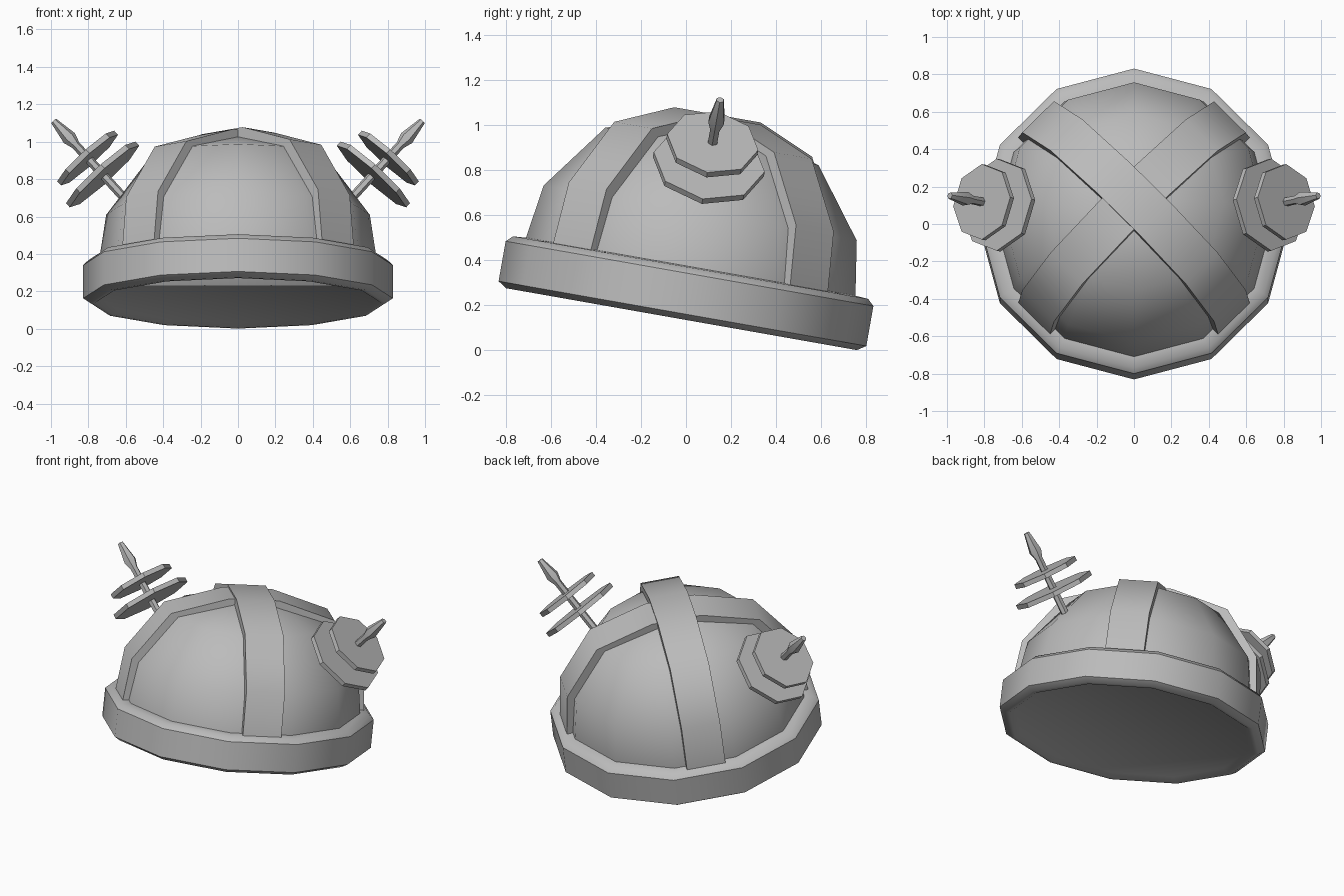
import bpy, bmesh
from math import sin, cos, pi, radians
from mathutils import Matrix

if "Cube" in bpy.data.objects:
    bpy.data.objects.remove(bpy.data.objects["Cube"], do_unlink=True)

grey = bpy.data.materials.new("plain_grey")
grey.use_nodes = True
colour = (0.5, 0.5, 0.5, 1)
grey.diffuse_color = colour
grey.node_tree.nodes["Principled BSDF"].inputs["Base Color"].default_value = colour

# The whole helmet leans back
TILT = Matrix.Translation((0, -0.02, 0.138)) @ Matrix.Rotation(radians(-10), 4, 'X')


def finish(name, bm, matrix=Matrix()):
    bmesh.ops.remove_doubles(bm, verts=bm.verts, dist=0.0001)
    bmesh.ops.recalc_face_normals(bm, faces=bm.faces)
    bm.transform(TILT @ matrix)
    mesh = bpy.data.meshes.new(name)
    bm.to_mesh(mesh)
    bm.free()
    mesh.materials.append(grey)
    obj = bpy.data.objects.new(name, mesh)
    bpy.context.collection.objects.link(obj)
    bpy.ops.object.select_all(action='DESELECT')
    obj.select_set(True)
    bpy.context.view_layer.objects.active = obj
    bpy.ops.object.shade_smooth_by_angle(angle=radians(42))
    return obj


def lathe(name, profile, sides, matrix=Matrix()):
    """Turn (radius, height) points around z; profile ends are capped."""
    bm = bmesh.new()
    rings = [[bm.verts.new((r * cos(2 * pi * k / sides), r * sin(2 * pi * k / sides), z))
              for k in range(sides)] for r, z in profile]
    for low, high in zip(rings, rings[1:]):
        for k in range(sides):
            n = (k + 1) % sides
            bm.faces.new((low[k], low[n], high[n], high[k]))
    bm.faces.new(rings[0])
    bm.faces.new(rings[-1])
    return finish(name, bm, matrix)


def strap(name, outer, inner, half_width, angle):
    """Bent band over the dome, mirrored about its middle."""
    bm = bmesh.new()
    rows = []
    for path in (outer, inner):
        full = [(-a, z) for a, z in path] + [(a, z) for a, z in reversed(path)]
        rows.append([[bm.verts.new((a, s * half_width, z)) for s in (-1, 1)] for a, z in full])
    top, under = rows
    for i in range(len(top) - 1):
        bm.faces.new((*top[i], *reversed(top[i + 1])))
        bm.faces.new((*under[i], *reversed(under[i + 1])))
        for s in (0, 1):
            bm.faces.new((top[i][s], top[i + 1][s], under[i + 1][s], under[i][s]))
    for e in (0, -1):
        bm.faces.new((*top[e], *reversed(under[e])))
    return finish(name, bm, Matrix.Rotation(radians(angle), 4, 'Z'))


# Rim with bevelled edges and a shallow recessed floor
lathe("rim", [(0.73, 0.02), (0.765, 0), (0.79, 0), (0.828, 0.025), (0.828, 0.205),
              (0.80, 0.232), (0.73, 0.237)], 12)

# Faceted dome shell
lathe("dome", [(0.745, 0.1), (0.742, 0.235), (0.705, 0.478), (0.48, 0.778),
               (0.17, 0.872)], 12)

# Two crossing straps, one just above the other
outer = [(0.76, 0.18), (0.725, 0.50), (0.51, 0.80), (0.155, 0.91)]
inner = [(0.69, 0.18), (0.66, 0.48), (0.45, 0.75), (0.14, 0.85)]
strap("lower_strap", outer, inner, 0.12, 45)
strap("upper_strap", [(a, z + 0.01) for a, z in outer], inner, 0.12, -45)

# Antennae: rod with a pointed head and two eight-sided discs
for side, s in (("left", 1), ("right", -1)):
    axis = Matrix.Translation((s * 0.60, 0, 0.56)) @ Matrix.Rotation(s * radians(42), 4, 'Y')
    lathe(side + "_antenna_rod", [(0.024, -0.06), (0.024, 0.40), (0.04, 0.45), (0.018, 0.575)],
          6, axis)
    for label, radius, height in (("large", 0.25, 0.185), ("small", 0.205, 0.305)):
        lathe(f"{side}_{label}_disc", [(radius, height - 0.015), (radius, height + 0.015)],
              8, axis)
